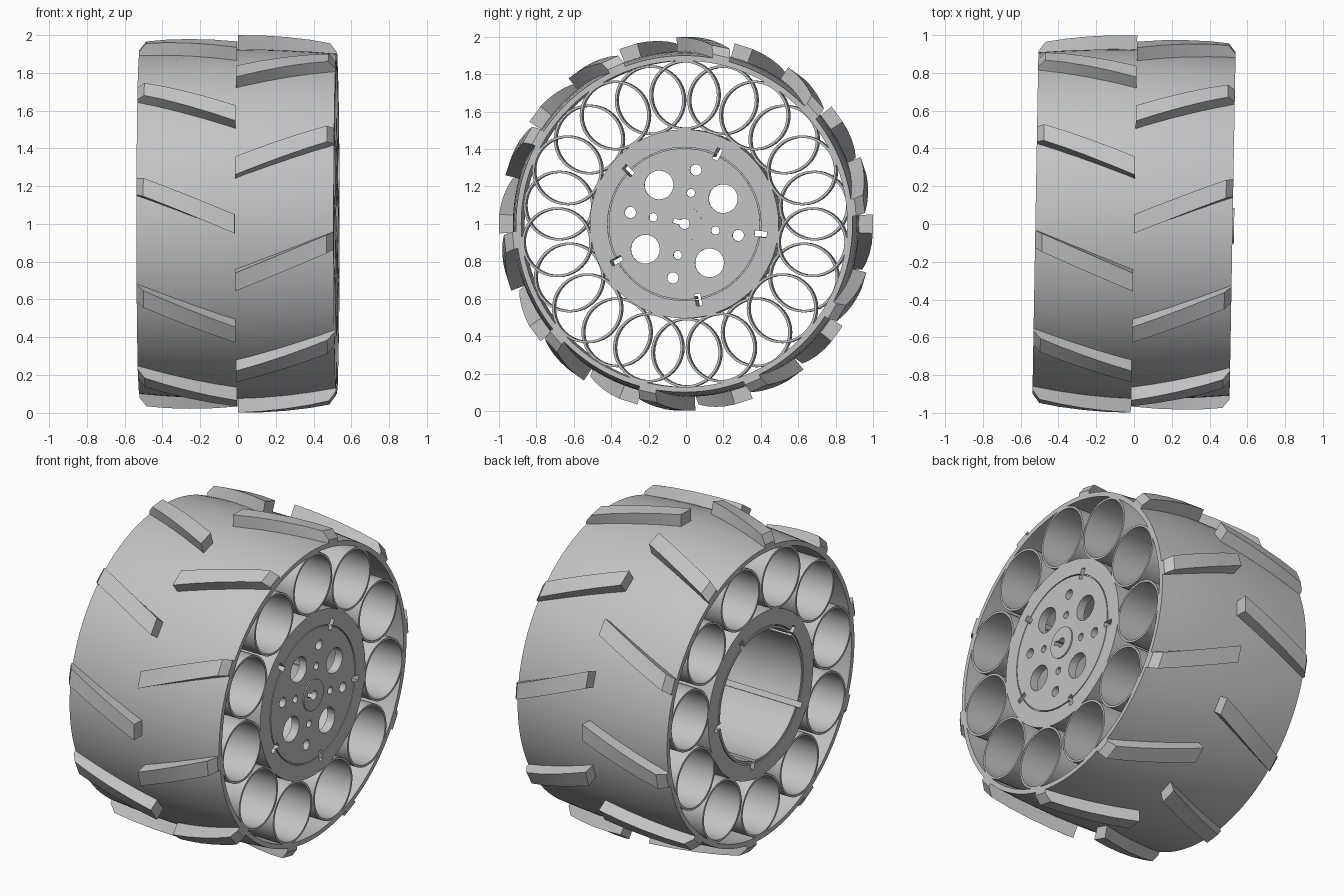
import bpy, bmesh, math
from mathutils import Matrix, Vector

cube = bpy.data.objects.get("Cube")
if cube:
    bpy.data.objects.remove(cube, do_unlink=True)

HALF = 0.522          # half width of the wheel
parts = []

grey = bpy.data.materials.new("plain_grey")
grey.use_nodes = True
colour = (0.55, 0.55, 0.55, 1)
grey.diffuse_color = colour
grey.node_tree.nodes["Principled BSDF"].inputs["Base Color"].default_value = colour


def finish(name, bm, keep=True):
    bmesh.ops.remove_doubles(bm, verts=bm.verts, dist=1e-5)
    bmesh.ops.recalc_face_normals(bm, faces=bm.faces)
    mesh = bpy.data.meshes.new(name)
    bm.to_mesh(mesh)
    bm.free()
    mesh.materials.append(grey)
    ob = bpy.data.objects.new(name, mesh)
    bpy.context.collection.objects.link(ob)
    if keep:
        parts.append(ob)
    return ob


def polar(x, r, phi):
    """Point at radius r, angle phi from the top towards +y."""
    return Vector((x, r * math.sin(phi), r * math.cos(phi)))


def lathe(name, profile, steps=96, centre=Vector()):
    """Spin a closed (x, radius) profile about the axle direction."""
    bm = bmesh.new()
    rings = []
    for i in range(steps):
        phi = math.tau * i / steps
        rings.append([bm.verts.new(polar(x, r, phi) + centre) for x, r in profile])
    n = len(profile)
    for i in range(steps):
        a, b = rings[i], rings[(i + 1) % steps]
        for j in range(n):
            k = (j + 1) % n
            bm.faces.new((a[j], a[k], b[k], b[j]))
    return finish(name, bm)


def cut(obs, cutter):
    for ob in obs:
        mod = ob.modifiers.new("cut", 'BOOLEAN')
        mod.operation = 'DIFFERENCE'
        mod.solver = 'EXACT'
        mod.object = cutter
        bpy.context.view_layer.objects.active = ob
        bpy.ops.object.modifier_apply(modifier=mod.name)
    bpy.data.objects.remove(cutter, do_unlink=True)


def hole(r, dist, phi):
    bm = bmesh.new()
    place = Matrix.Translation(polar(0.5, dist, phi)) @ Matrix.Rotation(math.pi / 2, 4, 'Y')
    bmesh.ops.create_cone(bm, cap_ends=True, segments=32, radius1=r, radius2=r,
                          depth=0.3, matrix=place)
    return finish("cutter", bm, False)


def slot(r0, r1, width, phi, length):
    bm = bmesh.new()
    place = (Matrix.Rotation(-phi, 4, 'X') @ Matrix.Translation((0, 0, (r0 + r1) / 2))
             @ Matrix.Diagonal((length, width, r1 - r0, 1)))
    bmesh.ops.create_cube(bm, size=1, matrix=place)
    return finish("cutter", bm, False)


# Crowned outer band
crown = [(HALF * t / 4, 0.925 - 0.025 * (t / 4) ** 2) for t in range(-4, 5)]
lathe("tyre_band", crown + [(HALF, 0.872), (-HALF, 0.872)], 120)

# Hub ring and the cup inside it, parted by a thin groove
hub_ring = lathe("hub_ring", [(-HALF, 0.41), (HALF, 0.41), (HALF, 0.505), (-HALF, 0.505)])
hub_cup = lathe("hub_cup", [(HALF, 0.028), (HALF, 0.404), (-HALF, 0.404),
                            (-HALF, 0.39), (0.47, 0.39), (0.47, 0.028)])
lathe("groove_floor", [(0.44, 0.40), (0.51, 0.40), (0.51, 0.412), (0.44, 0.412)])
groove = parts[-1]
boss = lathe("hub_boss", [(0.5, 0.028), (0.53, 0.028), (0.53, 0.095), (0.5, 0.095)], 48)

# Five slots round the hub
for i in range(5):
    cut([hub_ring, hub_cup, groove],
        slot(0.38, 0.445, 0.032, math.radians(25.5 + 72 * i), 1.2))

# Plate holes in four equal groups and the key slot
for i in range(4):
    for r, dist, deg in ((0.077, 0.248, 57), (0.03, 0.295, 12), (0.022, 0.17, 12)):
        cut([hub_cup], hole(r, dist, math.radians(deg + 90 * i)))
cut([hub_cup, boss], slot(0.01, 0.062, 0.024, math.radians(-72), 1.2))

# Two staggered rows of spring tubes between hub and band
COUNT = 11
for side, name, start in ((1, "left_tube", 0), (-1, "right_tube", math.pi)):
    for i in range(COUNT):
        centre = polar(0, 0.689, start + math.tau * i / COUNT)
        lathe(name, [(0, 0.174), (side * HALF, 0.174), (side * HALF, 0.187), (0, 0.187)],
              40, centre)

# Slanted tread lugs: stations of (distance from the middle, top radius)
STATIONS = [(0, 1.0), (0.13, 0.997), (0.26, 0.99), (0.38, 0.98), (0.485, 0.967), (HALF, 0.92)]
LUGS = 10
for side, name, start in ((1, "left_lug", 0), (-1, "right_lug", math.pi / LUGS)):
    for i in range(LUGS):
        bm = bmesh.new()
        rows = []
        for x, r in STATIONS:
            mid = start + math.tau * i / LUGS + math.radians(12.5) * x / HALF
            w = math.radians(2.9)
            rows.append([bm.verts.new(polar(side * x, rad, mid + s * w))
                         for rad, s in ((0.885, -1), (r, -1), (r, 1), (0.885, 1))])
        for a, b in zip(rows, rows[1:]):
            for j in range(4):
                k = (j + 1) % 4
                bm.faces.new((a[j], a[k], b[k], b[j]))
        bm.faces.new(rows[0])
        bm.faces.new(rows[-1])
        finish(name, bm)

# Stand the wheel up with its slight turn, and smooth the round surfaces
stand = Matrix.Translation((0, 0, 1)) @ Matrix.Rotation(math.radians(-1), 4, 'Z')
bpy.ops.object.select_all(action='DESELECT')
for ob in parts:
    ob.matrix_world = stand
    ob.select_set(True)
bpy.context.view_layer.objects.active = parts[0]
bpy.ops.object.shade_smooth_by_angle(angle=math.radians(25))
